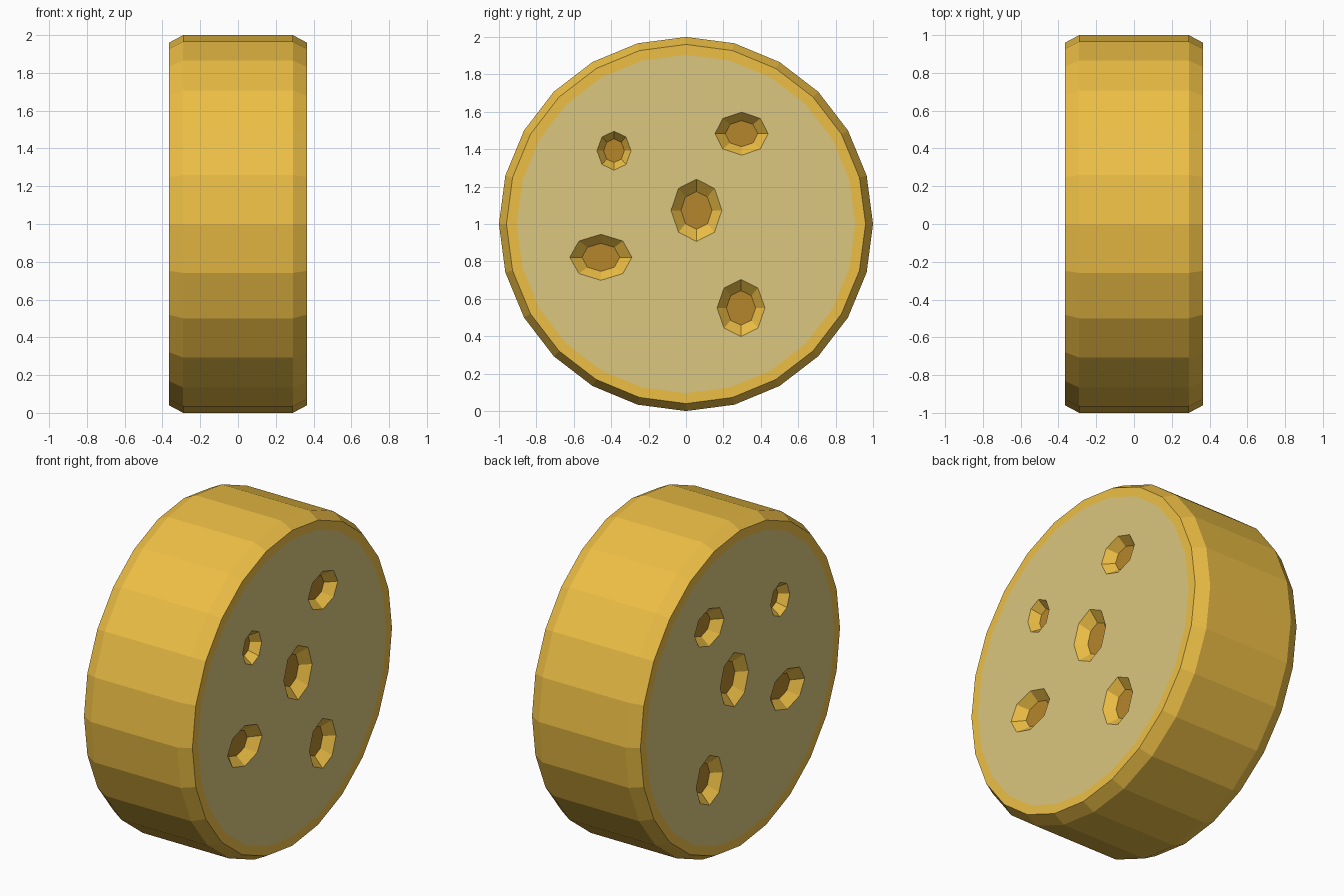
import bpy, bmesh
from math import sin, cos, tau

if "Cube" in bpy.data.objects:
    bpy.data.objects.remove(bpy.data.objects["Cube"])

HALF = 0.365     # half thickness along x
SIDES = 24
DEPTH = 0.055    # depth of the pits


def material(name, color):
    m = bpy.data.materials.new(name)
    m.diffuse_color = (*color, 1)
    m.use_nodes = True
    m.node_tree.nodes["Principled BSDF"].inputs["Base Color"].default_value = m.diffuse_color
    return m


bm = bmesh.new()


def ring(x, y, z, ry, rz, n):
    return [bm.verts.new((x, y + ry * sin(i * tau / n), z + rz * cos(i * tau / n)))
            for i in range(n)]


def bridge(a, b, mat):
    n = len(a)
    for i in range(n):
        j = (i + 1) % n
        bm.faces.new((a[i], b[i], b[j], a[j])).material_index = mat


def loop_edges(r):
    return [bm.edges.get((r[i], r[(i + 1) % len(r)])) for i in range(len(r))]


# rind: half of the wheel, from the middle plane to the edge of the pale face
profile = [(0, 1), (0.29, 1), (HALF, 0.96), (HALF, 0.905)]
rings = [ring(x, 0, 1, r, r, SIDES) for x, r in profile]
for a, b in zip(rings, rings[1:]):
    bridge(a, b, 0)
boundary = loop_edges(rings[-1])

# pits: y, z, half width, half height
pits = [(0.297, 1.483, 0.142, 0.115), (-0.385, 1.392, 0.091, 0.104),
        (0.056, 1.073, 0.136, 0.166), (-0.455, 0.822, 0.166, 0.123),
        (0.294, 0.551, 0.128, 0.152)]
for y, z, ry, rz in pits:
    mouth = ring(HALF, y, z, ry, rz, 8)
    floor = ring(HALF - DEPTH, y, z, ry * 0.61, rz * 0.61, 8)
    bridge(mouth, floor, 0)
    bm.faces.new(floor).material_index = 2
    boundary += loop_edges(mouth)

# pale face filled around the pits
fill = bmesh.ops.triangle_fill(bm, edges=boundary, use_beauty=True, normal=(1, 0, 0))
for f in fill["geom"]:
    if isinstance(f, bmesh.types.BMFace):
        f.material_index = 1

# mirror to the other side
bmesh.ops.mirror(bm, geom=bm.verts[:] + bm.edges[:] + bm.faces[:],
                 axis='X', merge_dist=0.0001)
bmesh.ops.remove_doubles(bm, verts=bm.verts[:], dist=0.0001)
bmesh.ops.recalc_face_normals(bm, faces=bm.faces[:])

mesh = bpy.data.meshes.new("cheese_wheel")
bm.to_mesh(mesh)
bm.free()
for m in (material("rind", (0.85, 0.52, 0.06)), material("pale_face", (0.71, 0.57, 0.21)),
          material("pit_floor", (0.47, 0.24, 0.025))):
    mesh.materials.append(m)
wheel = bpy.data.objects.new("cheese_wheel", mesh)
bpy.context.collection.objects.link(wheel)
